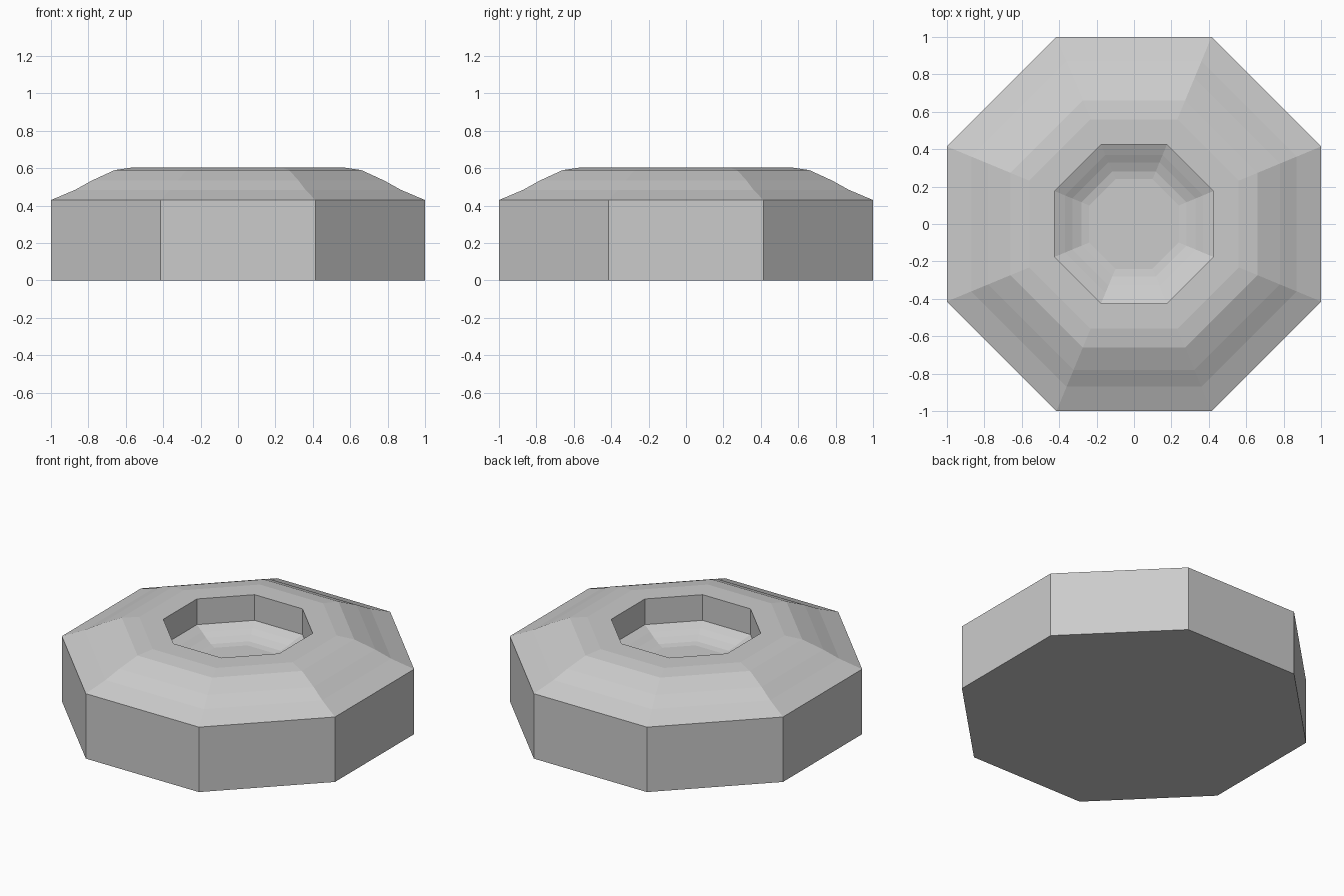
import bpy, bmesh, math

if "Cube" in bpy.data.objects:
    bpy.data.objects.remove(bpy.data.objects["Cube"])

SIDES = 8
# Profile as (distance to the flat side, height), from base rim to sunken floor
PROFILE = [(1.0, 0.0), (1.0, 0.43), (0.87, 0.485), (0.78, 0.535), (0.66, 0.59),
           (0.56, 0.605), (0.424, 0.605), (0.424, 0.435), (0.37, 0.41),
           (0.33, 0.388), (0.28, 0.367), (0.24, 0.36)]


def ring(bm, apothem, z):
    r = apothem / math.cos(math.pi / SIDES)
    return [bm.verts.new((r * math.cos((i + 0.5) * math.tau / SIDES),
                          r * math.sin((i + 0.5) * math.tau / SIDES), z))
            for i in range(SIDES)]


# Octagonal dish body
bm = bmesh.new()
rings = [ring(bm, a, z) for a, z in PROFILE]
for low, high in zip(rings, rings[1:]):
    for i in range(SIDES):
        j = (i + 1) % SIDES
        bm.faces.new((low[i], low[j], high[j], high[i]))

# Base and sunken floor
bm.faces.new(rings[0][::-1])
bm.faces.new(rings[-1])
bmesh.ops.recalc_face_normals(bm, faces=bm.faces)

mesh = bpy.data.meshes.new("octagonal_dish")
bm.to_mesh(mesh)
bm.free()
bpy.context.collection.objects.link(bpy.data.objects.new("octagonal_dish", mesh))
